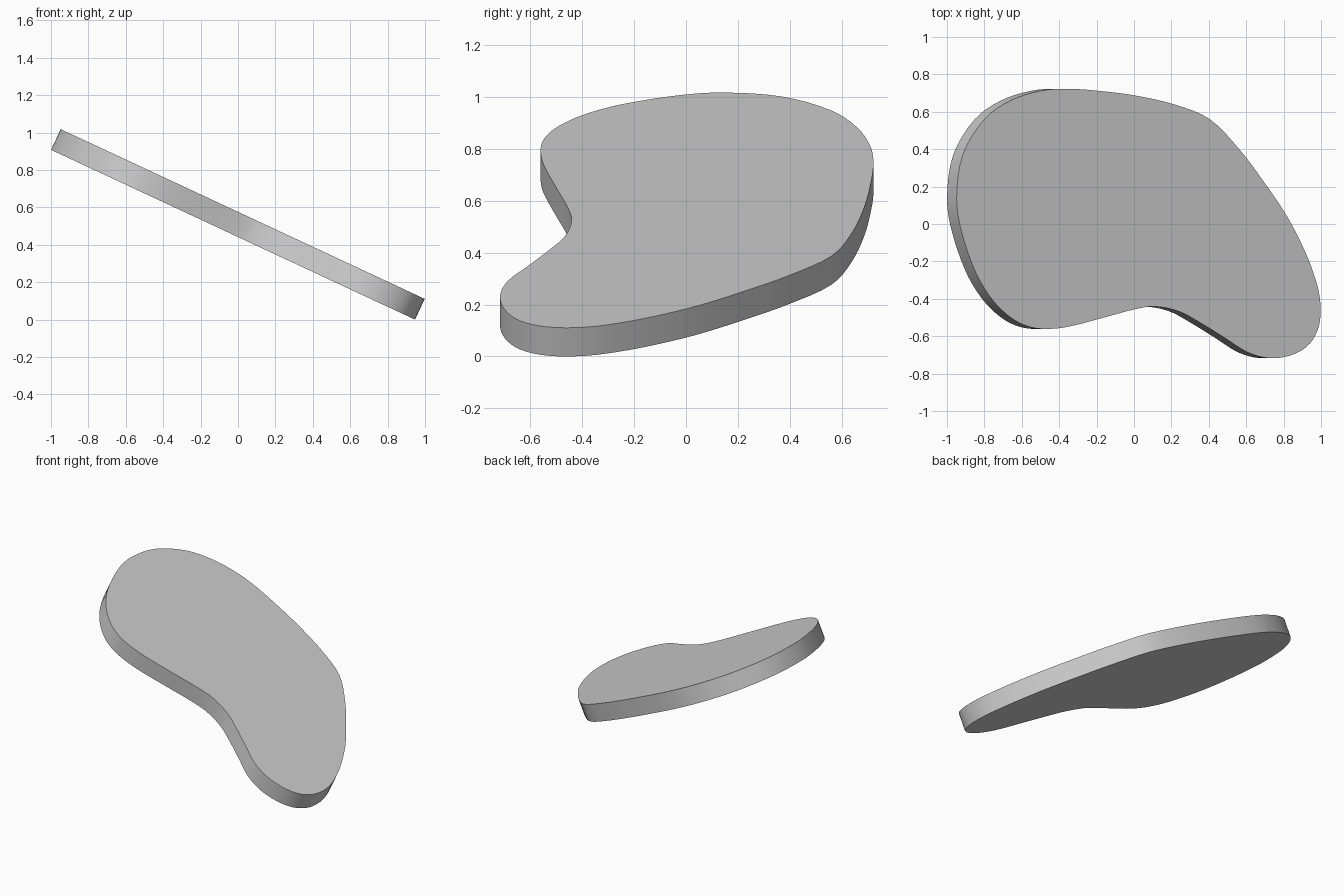
import bpy, bmesh, math
from mathutils import Vector
from mathutils.geometry import interpolate_bezier

if "Cube" in bpy.data.objects:
    bpy.data.objects.remove(bpy.data.objects["Cube"])

TILT = math.radians(25)
THICK = 0.122

# Outline of the upper face as seen from above, clockwise from the left
outline = [
    (-.948, .14), (-.915, .37), (-.80, .56), (-.66, .66), (-.50, .712), (-.36, .723),
    (-.20, .713), (0, .688), (.22, .638), (.406, .56), (.567, .395), (.684, .24),
    (.807, .06), (.888, -.09), (.952, -.24), (.993, -.39), (.991, -.535), (.94, -.64),
    (.845, -.70), (.727, -.717), (.61, -.687), (.487, -.61), (.353, -.527),
    (.24, -.467), (.11, -.441), (0, -.457), (-.16, -.50), (-.315, -.541), (-.41, -.558),
    (-.52, -.558), (-.61, -.53), (-.69, -.475), (-.77, -.388), (-.85, -.25), (-.925, -.03),
]


def smooth_loop(points, steps):
    """Closed smooth curve through the points."""
    p = [Vector((x, y, 0)) for x, y in points]
    n = len(p)
    loop = []
    for i in range(n):
        a, b, c, d = p[i - 1], p[i], p[(i + 1) % n], p[(i + 2) % n]
        h = (c - b).length / 3
        loop += interpolate_bezier(b, b + (c - a).normalized() * h,
                                   c - (d - b).normalized() * h, c, steps + 1)[:-1]
    return loop


# Tilted slab: upper face, extruded downward along its normal
bm = bmesh.new()
drop = THICK * math.cos(TILT)
loop = smooth_loop(outline, 4)
x_max = max(v.x for v in loop)
verts = [bm.verts.new((v.x, v.y, drop + (x_max - v.x) * math.tan(TILT))) for v in loop]
face = bm.faces.new(verts)
ext = bmesh.ops.extrude_face_region(bm, geom=[face], use_keep_orig=True)
moved = [g for g in ext["geom"] if isinstance(g, bmesh.types.BMVert)]
normal = Vector((math.sin(TILT), 0, math.cos(TILT)))
bmesh.ops.translate(bm, verts=moved, vec=-normal * THICK)
bmesh.ops.recalc_face_normals(bm, faces=bm.faces)

mesh = bpy.data.meshes.new("tilted_slab")
bm.to_mesh(mesh)
bm.free()
slab = bpy.data.objects.new("tilted_slab", mesh)
bpy.context.collection.objects.link(slab)
bpy.context.view_layer.objects.active = slab
slab.select_set(True)
bpy.ops.object.shade_smooth_by_angle(angle=math.radians(30))
